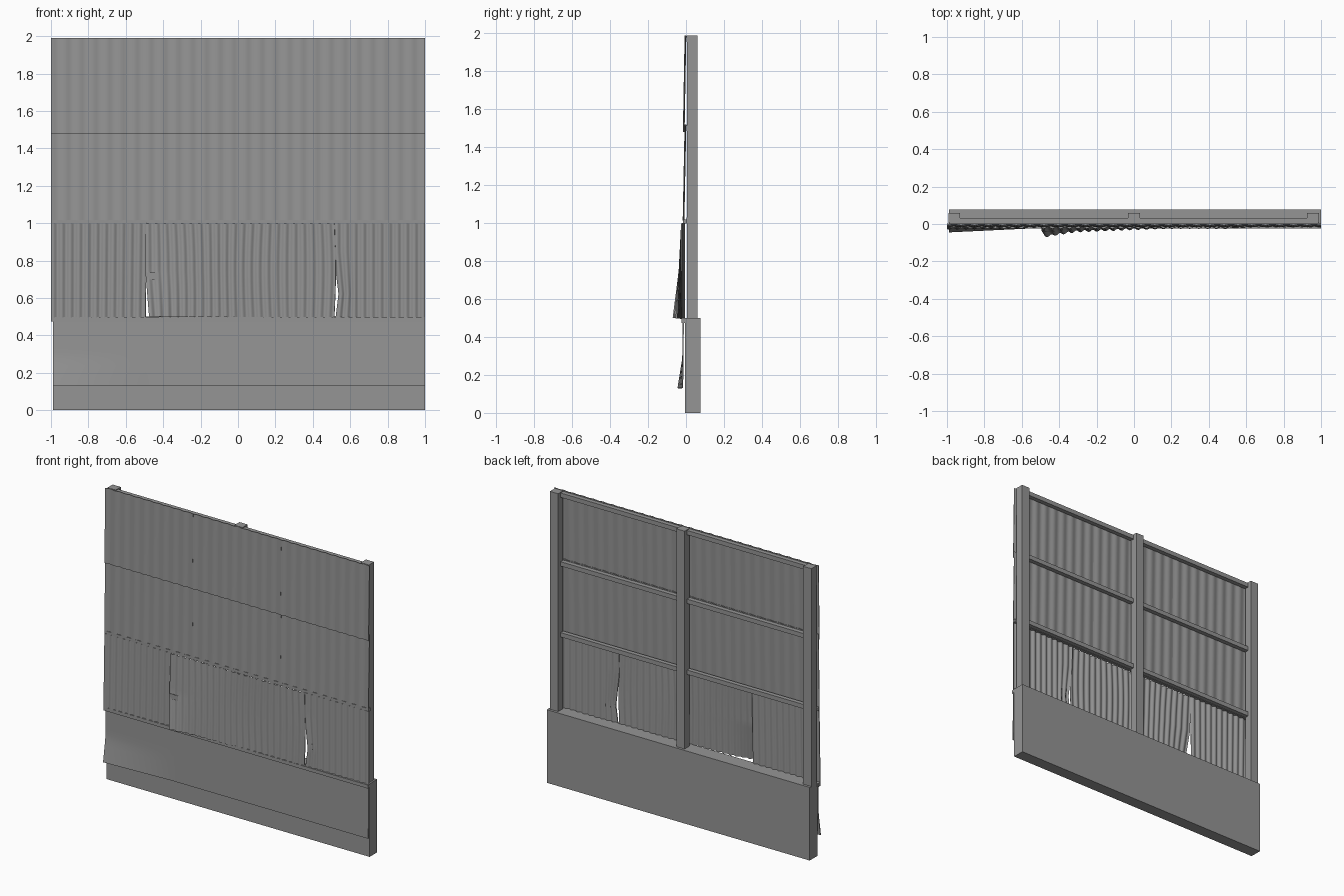
import bpy, bmesh, math

if "Cube" in bpy.data.objects:
    bpy.data.objects.remove(bpy.data.objects["Cube"])

# Dark grey for the whole wall
grey = bpy.data.materials.new("dark_grey")
grey.diffuse_color = (0.3, 0.3, 0.3, 1)
grey.use_nodes = True
grey.node_tree.nodes["Principled BSDF"].inputs["Base Color"].default_value = grey.diffuse_color


def add(name, bm):
    me = bpy.data.meshes.new(name)
    bm.to_mesh(me)
    bm.free()
    me.materials.append(grey)
    ob = bpy.data.objects.new(name, me)
    bpy.context.collection.objects.link(ob)
    return ob


def box(name, x, y, z):
    """Axis-aligned box from (min, max) ranges."""
    bm = bmesh.new()
    bmesh.ops.create_cube(bm, size=1)
    for v in bm.verts:
        v.co = [r[0] + (r[1] - r[0]) * (c + 0.5) for r, c in zip((x, y, z), v.co)]
    return add(name, bm)


def sheet(name, x, z, y, period, amp, warp=None, rows=8, thick=0.003):
    """Corrugated sheet; y = (bottom, top) offset, warp bends a point (u, v) -> dx, dy, dz."""
    cols = max(2, round((x[1] - x[0]) / period * 8))
    bm = bmesh.new()
    grid = []
    for j in range(rows + 1):
        v = j / rows
        line = []
        for i in range(cols + 1):
            u = i / cols
            px = x[0] + (x[1] - x[0]) * u
            py = y[0] + (y[1] - y[0]) * v + amp * math.cos(2 * math.pi * px / period)
            pz = z[0] + (z[1] - z[0]) * v
            d = warp(u, v) if warp else (0, 0, 0)
            line.append(bm.verts.new((px + d[0], py + d[1], pz + d[2])))
        grid.append(line)
    for a, b in zip(grid, grid[1:]):
        for i in range(cols):
            bm.faces.new((a[i], a[i + 1], b[i + 1], b[i]))
    ob = add(name, bm)
    mod = ob.modifiers.new("thickness", "SOLIDIFY")
    mod.thickness = thick
    mod.offset = 0
    # apply the thickness, then smooth the waves but keep the rims sharp
    bpy.ops.object.select_all(action="DESELECT")
    ob.select_set(True)
    bpy.context.view_layer.objects.active = ob
    bpy.ops.object.modifier_apply(modifier=mod.name)
    bpy.ops.object.shade_smooth_by_angle(angle=math.radians(55))
    return ob


# Concrete base wall
box("base_wall", (-0.99, 1.0), (-0.005, 0.077), (0, 0.5))

# Three upright posts
for i, cx in enumerate((-0.96, 0, 0.957)):
    box(f"post_{i}", (cx - 0.031, cx + 0.031), (0.005, 0.06), (0.495, 1.99))

# Horizontal rails between the posts
for i, (z0, z1) in enumerate(((1.0, 1.03), (1.485, 1.515), (1.955, 1.985))):
    box(f"rail_{i}", (-0.985, 0.985), (0.003, 0.033), (z0, z1))

# Two overlapping rows of three upper sheets
for r, (z0, z1, yb, yt) in enumerate(((1.015, 1.52, -0.013, -0.003),
                                      (1.48, 1.99, -0.012, -0.003))):
    for c in range(3):
        x0 = -1 + c * 2 / 3
        sheet(f"upper_sheet_{r}_{c}", (x0, x0 + 2 / 3), (z0, z1), (yb, yt),
              2 / 27, 0.003, rows=2)


# Bends of the damaged middle sheets
def bend_left(u, v):
    return (-0.006 * u * (1 - v), -0.008 * (1 - v) * (1 - u), 0)


def bend_centre(u, v):
    w = 1 - v
    left = max(0, 1 - u * 1.5)
    curl = max(0, 1 - u * 6) * max(0, 1 - v / 0.5)
    wave = 0.008 * math.sin(math.pi * v) * math.sin(2.5 * math.pi * u)
    return (0.02 * max(0, 1 - u * 2) * max(0, 1 - v / 0.5) + wave,
            -0.026 * w * left - 0.020 * curl, 0.004 * curl)


def bend_right(u, v):
    edge = max(0, 1 - u * 4)
    return (0.028 * edge * max(0, 1 - abs(v - 0.25) / 0.45), -0.006 * edge * (1 - v), 0)


# Middle row of fine corrugated sheets
sheet("middle_sheet_left", (-1.0, -0.488), (0.495, 1.0), (-0.016, -0.013), 0.046, 0.0055, bend_left)
sheet("middle_sheet_centre", (-0.495, 0.515), (0.497, 0.998), (-0.019, -0.019), 0.046, 0.0055, bend_centre, 20)
sheet("middle_sheet_right", (0.51, 1.0), (0.495, 1.0), (-0.013, -0.013), 0.046, 0.0055, bend_right, 16)

# Lip that closes the joint above the middle row
box("joint_lip", (-1.0, 1.0), (-0.016, 0.004), (0.997, 1.018))

# Torn flap beside the left split
box("torn_flap", (-0.492, -0.425), (-0.043, -0.040), (0.70, 0.735))

# Ledge strip on top of the lower panel
box("ledge_strip", (-1.0, 1.0), (-0.025, 0.0), (0.475, 0.499))


# Lower cover panel with its left bottom corner bent forward
def bend_panel(u, v):
    return (0, -0.024 * max(0, 1 - v / 0.45) * max(0, 1 - u * 4), 0)


sheet("lower_panel", (-0.99, 1.0), (0.13, 0.49), (-0.018, -0.014), 0.25, 0, bend_panel, 10, 0.006)
